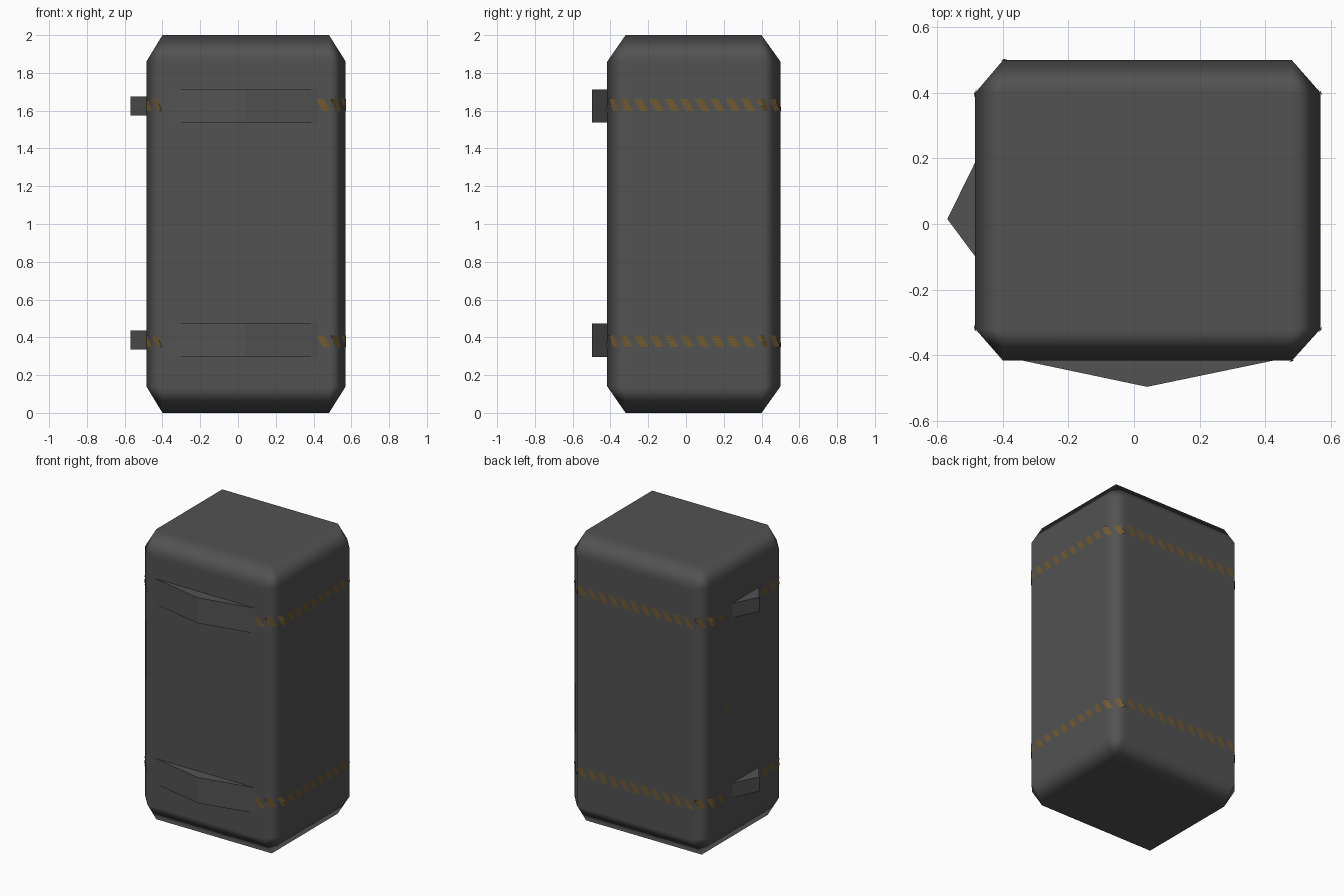
import bpy, bmesh, math
from mathutils import Vector

if "Cube" in bpy.data.objects:
    bpy.data.objects.remove(bpy.data.objects["Cube"])


def material(name, rgb):
    m = bpy.data.materials.new(name)
    m.diffuse_color = (*rgb, 1)
    m.use_nodes = True
    m.node_tree.nodes["Principled BSDF"].inputs["Base Color"].default_value = m.diffuse_color
    return m


GREY = material("dark grey metal", (0.085, 0.085, 0.085))
AMBER = material("worn amber paint", (0.16, 0.10, 0.03))


def finish(bm, name, mat):
    me = bpy.data.meshes.new(name)
    bm.to_mesh(me)
    bm.free()
    me.materials.append(mat)
    ob = bpy.data.objects.new(name, me)
    bpy.context.collection.objects.link(ob)
    return ob


# Outer and chamfered limits of the crate along each axis
OUT = [(-0.485, 0.57), (-0.417, 0.5), (0.0, 2.0)]
INN = [(-0.40, 0.482), (-0.32, 0.40), (0.14, 1.86)]

# Crate body: hull of a chamfered box, softened with weighted normals
bm = bmesh.new()
for i in range(8):
    side = (i & 1, i >> 1 & 1, i >> 2 & 1)
    for axis in range(3):
        p = [INN[a][side[a]] for a in range(3)]
        p[axis] = OUT[axis][side[axis]]
        # horizontal chamfers are cut at the same height as the side faces
        bm.verts.new(p)
bmesh.ops.convex_hull(bm, input=bm.verts)
bmesh.ops.dissolve_limit(bm, angle_limit=0.01, verts=bm.verts, edges=bm.edges)
bmesh.ops.recalc_face_normals(bm, faces=bm.faces)
for f in bm.faces:
    f.smooth = True
body = finish(bm, "crate_body", GREY)
wn = body.modifiers.new("soft_edges", 'WEIGHTED_NORMAL')
wn.weight = 100


# Wedge handles: triangular prisms standing on a side of the crate
def wedge(name, tri, z0, z1):
    bm = bmesh.new()
    low = bm.faces.new([bm.verts.new((x, y, z0)) for x, y in tri])
    ext = bmesh.ops.extrude_face_region(bm, geom=[low])
    top = [v for v in ext["geom"] if isinstance(v, bmesh.types.BMVert)]
    bmesh.ops.translate(bm, verts=top, vec=(0, 0, z1 - z0))
    bmesh.ops.recalc_face_normals(bm, faces=bm.faces)
    finish(bm, name, GREY)


FRONT = [(-0.345, -0.416), (0.04, -0.497), (0.43, -0.416)]
LEFT = [(-0.484, 0.19), (-0.57, 0.015), (-0.484, -0.10)]
for level, zc in (("lower", 0.385), ("upper", 1.625)):
    wedge(f"{level}_front_handle", FRONT, zc - 0.088, zc + 0.088)
    wedge(f"{level}_left_handle", LEFT, zc - 0.05, zc + 0.05)

# Octagonal outline of the crate, counter-clockwise from the front left
(x0, x1), (y0, y1) = OUT[:2]
(a0, a1), (b0, b1) = INN[:2]
RING = [Vector(p) for p in ((a0, y0), (a1, y0), (x1, b0), (x1, b1),
                            (a1, y1), (a0, y1), (x0, b1), (x0, b0))]
SIDES = list(zip(RING, RING[1:] + RING[:1]))
LENGTH = sum((q - p).length for p, q in SIDES)


def on_outline(s):
    s %= LENGTH
    for p, q in SIDES:
        d = (q - p).length
        if s <= d:
            t = (q - p) / d
            return p + t * s + Vector((t.y, -t.x)) * 0.003
        s -= d
    return RING[0]


# Hazard stripes: slanted dashes around the crate, left out by the handles
def hazard_band(name, zc):
    bm = bmesh.new()
    count, cols, width, slant, h = 46, 6, 0.042, 0.035, 0.031
    for i in range(count):
        s = LENGTH * (i + 0.5) / count
        c = on_outline(s)
        if c.y < y0 + 0.01 and -0.36 < c.x < 0.43:
            continue
        if c.x < x0 + 0.01 and -0.16 < c.y < 0.25:
            continue
        rows = []
        for k, z in ((0.5, zc - h), (0, zc), (-0.5, zc + h)):
            start = s + k * slant - width / 2
            rows.append([bm.verts.new((*on_outline(start + width * j / cols), z))
                         for j in range(cols + 1)])
        for lo, hi in zip(rows, rows[1:]):
            for j in range(cols):
                bm.faces.new((lo[j], lo[j + 1], hi[j + 1], hi[j]))
    finish(bm, name, AMBER)


hazard_band("lower_hazard_band", 0.38)
hazard_band("upper_hazard_band", 1.63)

# Worn paint ring on the left side: a few thin arc segments
bm = bmesh.new()
for start, end in ((130, 165), (180, 215), (235, 255), (-30, 5), (25, 40)):
    steps = 4
    pts = []
    for j in range(steps + 1):
        a = math.radians(start + (end - start) * j / steps)
        pts.append([bm.verts.new((x0 - 0.003, 0.16 - r * math.cos(a), 1.01 + r * math.sin(a)))
                    for r in (0.092, 0.107)])
    for p, q in zip(pts, pts[1:]):
        bm.faces.new((p[0], p[1], q[1], q[0]))
finish(bm, "worn_paint_ring", AMBER)
